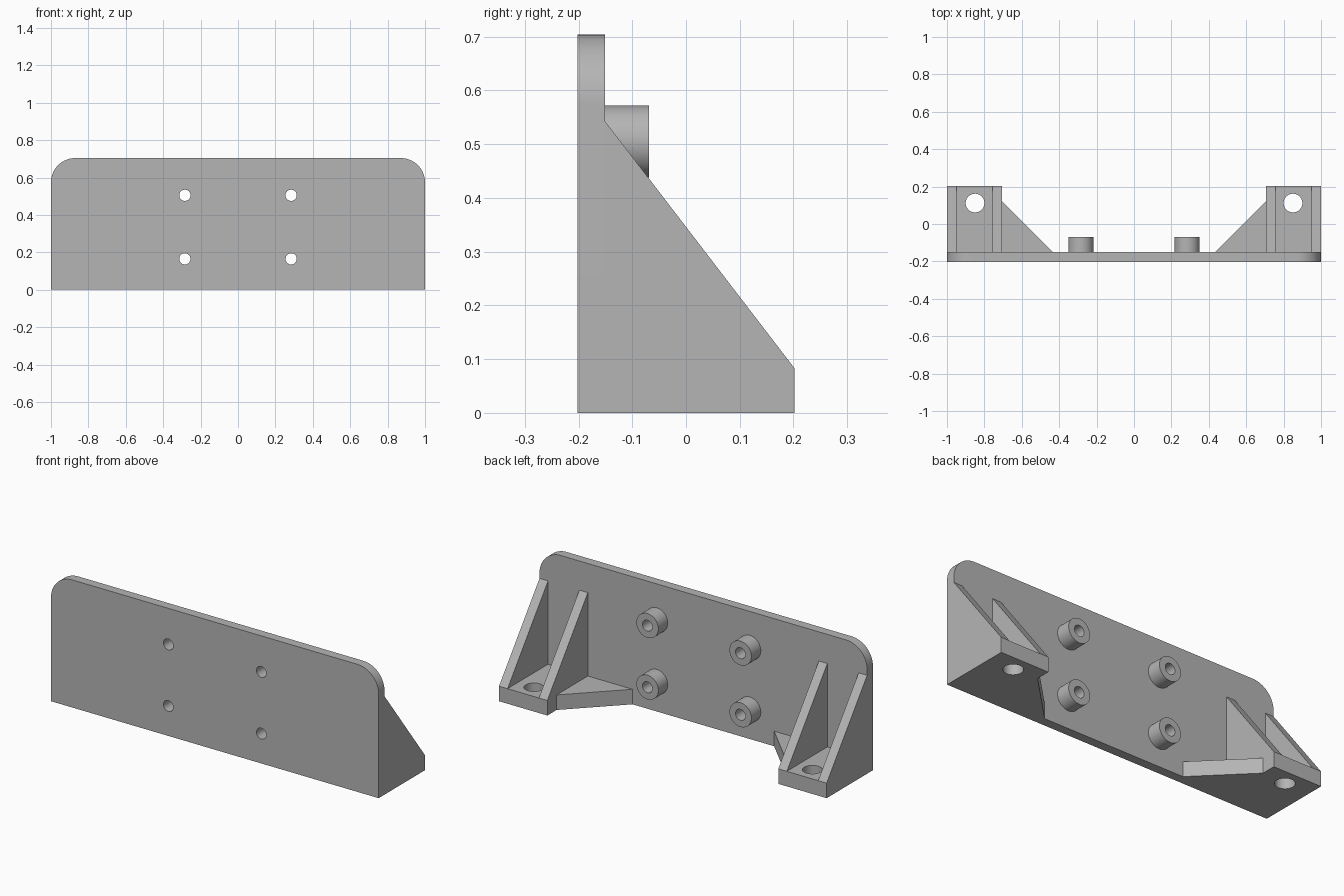
import bpy, bmesh, math
from mathutils import Matrix, Vector

if "Cube" in bpy.data.objects:
    bpy.data.objects.remove(bpy.data.objects["Cube"], do_unlink=True)

grey = bpy.data.materials.new("plain grey")
grey.use_nodes = True
COLOUR = (0.46, 0.46, 0.46, 1)
grey.diffuse_color = COLOUR
grey.node_tree.nodes["Principled BSDF"].inputs["Base Color"].default_value = COLOUR

# Main dimensions
FRONT, PLATE_BACK, BACK = -0.202, -0.151, 0.202
HEIGHT, CORNER = 0.704, 0.13
FOOT_TOP, RIB_TOP = 0.083, 0.543
INNER, RIB = 0.705, 0.052
BOSS_X, BOSS_Z = 0.284, (0.165, 0.505)


def add_object(name, bm):
    bmesh.ops.recalc_face_normals(bm, faces=bm.faces[:])
    mesh = bpy.data.meshes.new(name)
    bm.to_mesh(mesh)
    bm.free()
    mesh.materials.append(grey)
    ob = bpy.data.objects.new(name, mesh)
    bpy.context.collection.objects.link(ob)
    return ob


def activate(ob):
    bpy.ops.object.select_all(action='DESELECT')
    ob.select_set(True)
    bpy.context.view_layer.objects.active = ob


def prism(name, points, offset):
    """Extrude a planar outline along an offset."""
    bm = bmesh.new()
    face = bm.faces.new([bm.verts.new(p) for p in points])
    out = bmesh.ops.extrude_face_region(bm, geom=[face], use_keep_orig=True)
    verts = [g for g in out["geom"] if isinstance(g, bmesh.types.BMVert)]
    bmesh.ops.translate(bm, verts=verts, vec=Vector(offset))
    return add_object(name, bm)


def drill(ob, centres, radius, axis):
    """Cut round through holes along the y or z axis."""
    bm = bmesh.new()
    turn = Matrix.Rotation(math.pi / 2, 4, 'X') if axis == 'Y' else Matrix()
    for c in centres:
        bmesh.ops.create_cone(bm, cap_ends=True, segments=48, radius1=radius,
                              radius2=radius, depth=0.5,
                              matrix=Matrix.Translation(c) @ turn)
    cutter = add_object("hole_cutter", bm)
    cutter.hide_render = True
    mod = ob.modifiers.new("holes", 'BOOLEAN')
    mod.operation, mod.solver, mod.object = 'DIFFERENCE', 'EXACT', cutter
    activate(ob)
    bpy.ops.object.modifier_apply(modifier=mod.name)
    bpy.data.objects.remove(cutter, do_unlink=True)


def smooth(ob):
    activate(ob)
    bpy.ops.object.shade_smooth_by_angle(angle=math.radians(30))


# Face plate with two rounded top corners
outline = [(-1, FRONT, 0), (1, FRONT, 0)]
for side, start in ((1, 0), (-1, math.pi / 2)):
    for i in range(17):
        a = start + i / 16 * math.pi / 2
        outline.append((side * (1 - CORNER) + CORNER * math.cos(a), FRONT,
                        HEIGHT - CORNER + CORNER * math.sin(a)))
plate = prism("face_plate", outline, (0, PLATE_BACK - FRONT, 0))
drill(plate, [(s * BOSS_X, FRONT, z) for s in (-1, 1) for z in BOSS_Z], 0.03, 'Y')
smooth(plate)


def boss(name, x, z):
    """Hollow round standoff on the back of the plate."""
    bm = bmesh.new()
    section = [(0.03, PLATE_BACK), (0.067, PLATE_BACK), (0.067, -0.069), (0.03, -0.069)]
    verts = [bm.verts.new((x + r, y, z)) for r, y in section]
    edges = [bm.edges.new((verts[i], verts[(i + 1) % 4])) for i in range(4)]
    bmesh.ops.spin(bm, geom=verts + edges, cent=(x, 0, z), axis=(0, 1, 0),
                   angle=math.tau, steps=48, use_merge=True)
    bmesh.ops.remove_doubles(bm, verts=bm.verts[:], dist=0.0001)
    smooth(add_object(name, bm))


for side, label in ((1, "left"), (-1, "right")):
    for z, level in zip(BOSS_Z, ("lower", "upper")):
        boss(f"{label}_{level}_boss", side * BOSS_X, z)

    # Foot with its flat diagonal gusset, drilled for a bolt
    plan = [(1, PLATE_BACK), (1, BACK), (INNER, BACK), (INNER, 0.122), (0.432, PLATE_BACK)]
    foot = prism(f"{label}_foot", [(side * x, y, 0) for x, y in plan], (0, 0, FOOT_TOP))
    drill(foot, [(side * 0.85, 0.112, 0)], 0.05, 'Z')
    smooth(foot)

    # Pair of sloping ribs above the foot
    for x, place in ((INNER, "inner"), (1 - RIB, "outer")):
        profile = [(PLATE_BACK, FOOT_TOP), (BACK, FOOT_TOP), (PLATE_BACK, RIB_TOP)]
        prism(f"{label}_{place}_rib", [(side * x, y, z) for y, z in profile],
              (side * RIB, 0, 0))
